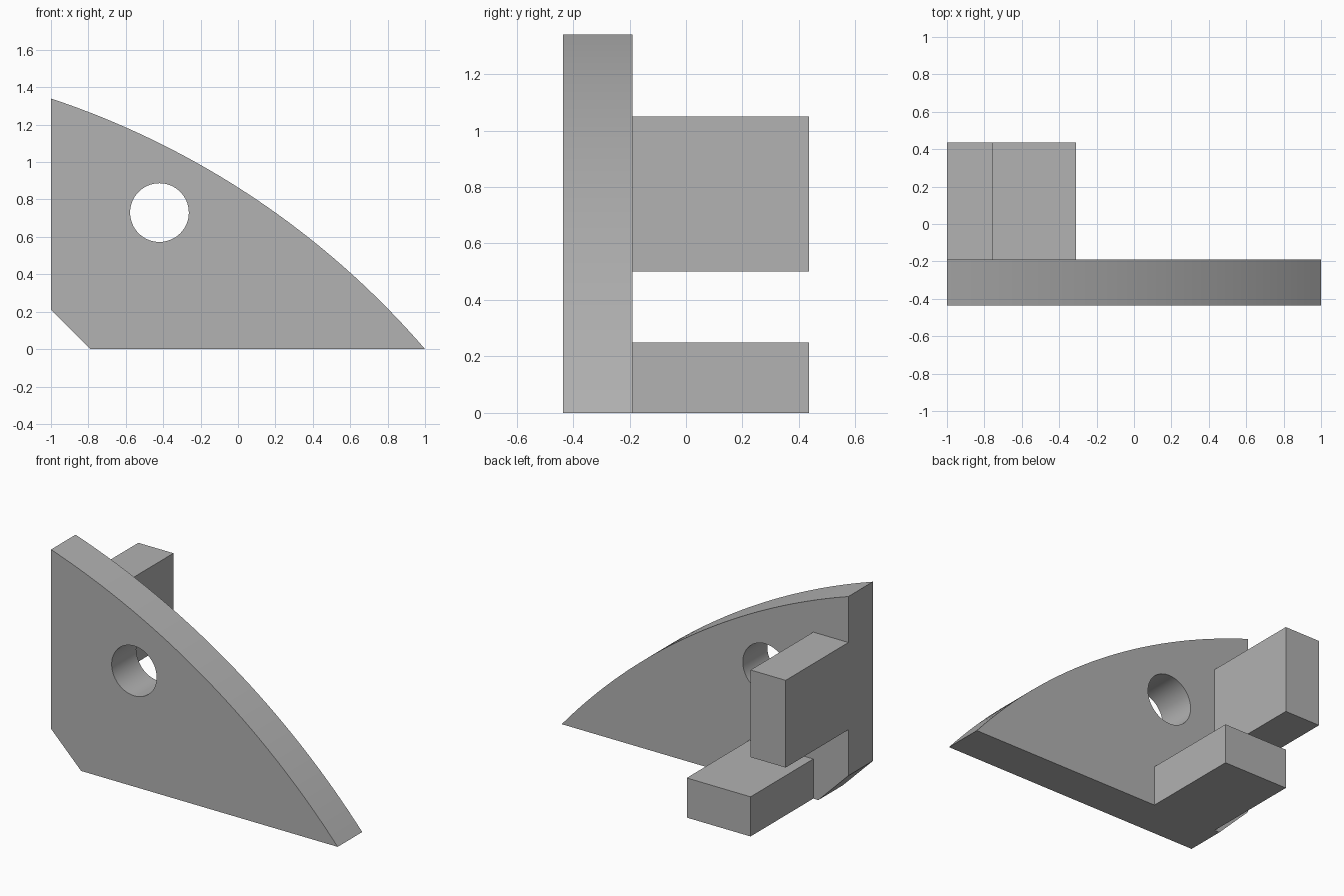
import bpy, bmesh, math
from mathutils import Vector, Matrix

cube = bpy.data.objects.get("Cube")
if cube:
    bpy.data.objects.remove(cube, do_unlink=True)

FRONT, MID, BACK = -0.435, -0.19, 0.435

grey = bpy.data.materials.new("plain_grey")
grey.use_nodes = True
grey.diffuse_color = (0.445, 0.445, 0.445, 1)
grey.node_tree.nodes["Principled BSDF"].inputs["Base Color"].default_value = grey.diffuse_color


def finish(name, bm):
    bmesh.ops.recalc_face_normals(bm, faces=bm.faces)
    mesh = bpy.data.meshes.new(name)
    bm.to_mesh(mesh)
    bm.free()
    mesh.materials.append(grey)
    ob = bpy.data.objects.new(name, mesh)
    bpy.context.collection.objects.link(ob)
    return ob


def prism(name, outline, y0, y1):
    """Extrude an x-z outline from y0 to y1."""
    bm = bmesh.new()
    face = bm.faces.new([bm.verts.new((x, y0, z)) for x, z in outline])
    ext = bmesh.ops.extrude_face_region(bm, geom=[face])
    moved = [g for g in ext["geom"] if isinstance(g, bmesh.types.BMVert)]
    bmesh.ops.translate(bm, verts=moved, vec=(0, y1 - y0, 0))
    return finish(name, bm)


def block(name, x0, x1, z0, z1):
    return prism(name, [(x0, z0), (x1, z0), (x1, z1), (x0, z1)], MID, BACK)


def arc(a, b, bulge, steps):
    """Circular arc from a to b, rising by bulge above the chord."""
    a, b = Vector(a), Vector(b)
    chord = b - a
    half = chord.length / 2
    radius = (half ** 2 + bulge ** 2) / (2 * bulge)
    normal = Vector((-chord.y, chord.x)).normalized()
    centre = (a + b) / 2 - normal * (radius - bulge)
    sweep = 2 * math.asin(half / radius)
    return [centre + Matrix.Rotation(-sweep * i / steps, 2) @ (a - centre)
            for i in range(steps + 1)]


# Curved plate with a chamfered lower corner
outline = [(-1, 0.21), (-0.79, 0)] + list(reversed(arc((-1, 1.34), (1, 0), 0.163, 32)))
plate = prism("curved_plate", outline, FRONT, MID)

# Round hole through the plate
bm = bmesh.new()
bmesh.ops.create_cone(bm, cap_ends=True, segments=64, radius1=0.157, radius2=0.157, depth=1,
                      matrix=Matrix.Translation((-0.42, MID, 0.73)) @ Matrix.Rotation(math.pi / 2, 4, "X"))
cutter = finish("hole_cutter", bm)
cutter.hide_render = True
cut = plate.modifiers.new("hole", "BOOLEAN")
cut.operation = "DIFFERENCE"
cut.solver = "EXACT"
cut.object = cutter
bpy.context.view_layer.objects.active = plate
plate.select_set(True)
bpy.ops.object.modifier_apply(modifier=cut.name)
bpy.data.objects.remove(cutter, do_unlink=True)
bpy.ops.object.shade_smooth_by_angle(angle=math.radians(30))

# Blocks behind the plate
block("upper_block", -1, -0.755, 0.5, 1.05)
block("lower_block", -0.755, -0.31, 0, 0.25)
